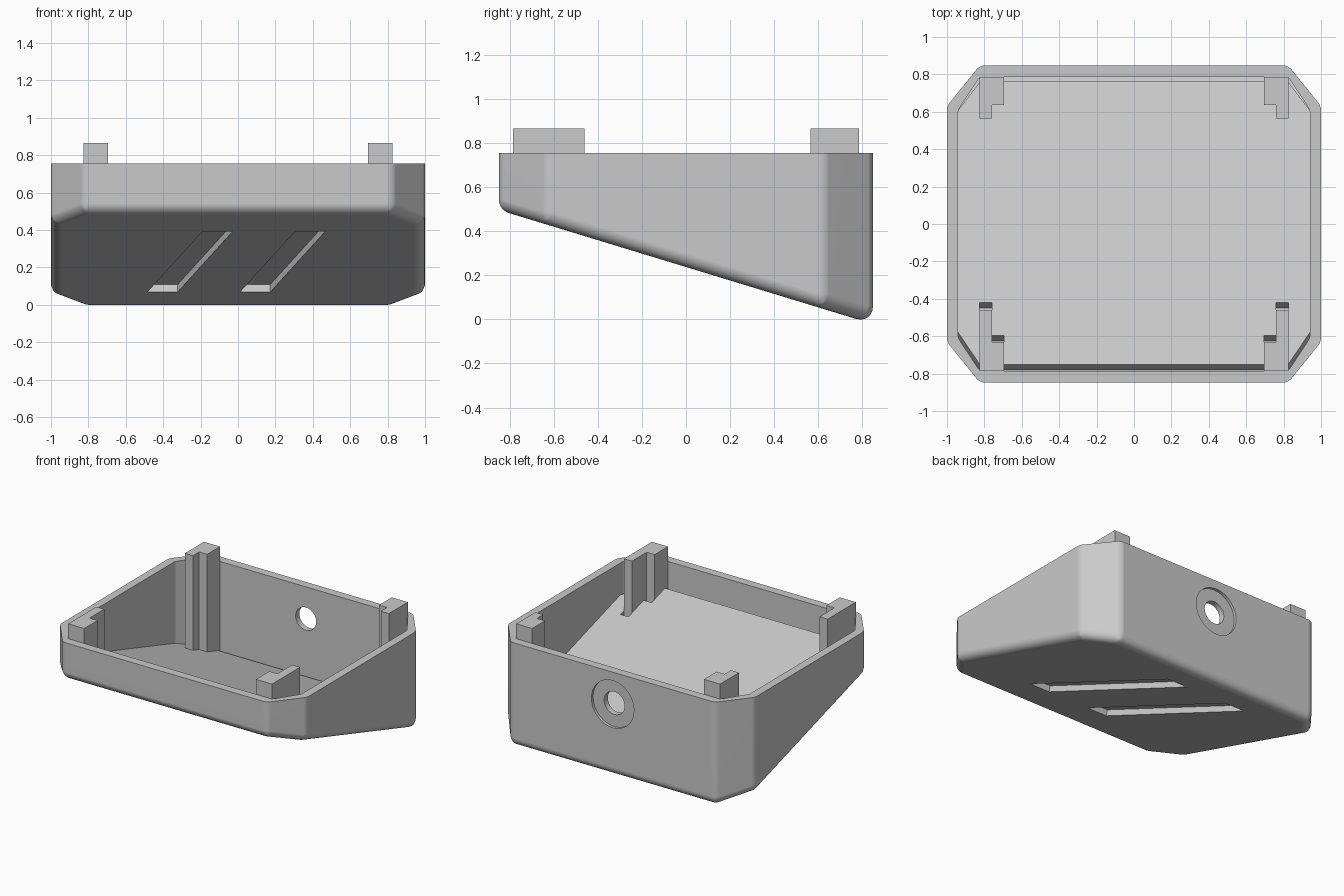
import bpy, bmesh, math
from mathutils import Vector

cube = bpy.data.objects.get("Cube")
if cube:
    bpy.data.objects.remove(cube, do_unlink=True)

GREY = (0.59, 0.59, 0.59, 1)
mat = bpy.data.materials.new("light grey plastic")
mat.use_nodes = True
mat.diffuse_color = GREY
mat.node_tree.nodes["Principled BSDF"].inputs["Base Color"].default_value = GREY

RIM, BASE, SLOPE, FLOOR = 0.755, 0.237, 0.305, 0.107


def under(y, lift=0.0):
    """Height of the sloping underside at depth y."""
    return BASE - SLOPE * y + lift


def apply(ob, mod):
    bpy.context.view_layer.objects.active = ob
    bpy.ops.object.modifier_apply(modifier=mod.name)


def loft(name, low, high, radius=0.0, pick=None):
    """Solid between two matching loops, picked edges filleted to a radius."""
    bm = bmesh.new()
    a = [bm.verts.new(p) for p in low]
    b = [bm.verts.new(p) for p in high]
    n = len(a)
    bm.faces.new(a)
    bm.faces.new(b)
    for i in range(n):
        j = (i + 1) % n
        bm.faces.new((a[i], a[j], b[j], b[i]))
    bmesh.ops.recalc_face_normals(bm, faces=bm.faces)
    if radius:
        weight = bm.edges.layers.float.new("bevel_weight_edge")
        for e in bm.edges:
            if pick(e):
                e[weight] = radius * math.tan(e.calc_face_angle() / 2) * 10
    mesh = bpy.data.meshes.new(name)
    bm.to_mesh(mesh)
    bm.free()
    mesh.materials.append(mat)
    ob = bpy.data.objects.new(name, mesh)
    bpy.context.collection.objects.link(ob)
    if radius:
        mod = ob.modifiers.new("fillet", 'BEVEL')
        mod.limit_method, mod.width, mod.segments = 'WEIGHT', 0.1, 6
        apply(ob, mod)
    return ob


def combine(target, tool, operation):
    """Boolean the tool into the target and discard the tool."""
    mod = target.modifiers.new("combine", 'BOOLEAN')
    mod.operation, mod.solver, mod.object = operation, 'EXACT', tool
    apply(target, mod)
    bpy.data.objects.remove(tool, do_unlink=True)


def mirrored(half):
    """Complete a half outline (x > 0) across the centre."""
    return half + [(-x, y) for x, y in reversed(half)]


def vertical(e):
    d = e.verts[0].co - e.verts[1].co
    return abs(d.x) + abs(d.y) < 1e-4


# Outer body: chamfered plan, sloping underside, filleted edges below the rim
outer = mirrored([(0.825, -0.848), (1, -0.63), (1, 0.63), (0.825, 0.848)])
body = loft("housing", [(x, y, under(y)) for x, y in outer],
            [(x, y, RIM) for x, y in outer], 0.06,
            lambda e: min(v.co.z for v in e.verts) < RIM - 0.01)

# Open cavity
inner = mirrored([(0.825, -0.785), (0.94, -0.61), (0.94, 0.61), (0.825, 0.785)])
cavity = loft("cavity", [(x, y, under(y, 0.045)) for x, y in inner],
              [(x, y, 1) for x, y in inner], 0.04, vertical)
combine(body, cavity, 'DIFFERENCE')

# Floor slab, notched around the front posts, its edges leaning with the slope
plan = mirrored([(0.695, -0.785), (0.695, -0.63), (0.76, -0.63), (0.76, -0.455),
                 (0.825, -0.455), (0.825, -0.785), (0.95, -0.60),
                 (0.95, 0.56), (0.82, 0.73)])
slab = loft("floor", [(x, y, under(y, 0.035)) for x, y in plan],
            [(x, y + 0.035, under(y + 0.035, FLOOR)) for x, y in plan])
combine(body, slab, 'UNION')

# Two slanted blind recesses in the underside
normal = Vector((0, SLOPE, 1)).normalized()
for shift in (0, 0.495):
    quad = [Vector((x + shift, (BASE - z) / SLOPE, z)) for x, z in
            ((-0.484, 0.068), (-0.323, 0.068), (-0.028, 0.393), (-0.189, 0.393))]
    recess = loft("recess", [p - normal * 0.1 for p in quad],
                  [p + normal * 0.042 for p in quad])
    combine(body, recess, 'DIFFERENCE')


# Round port in the back wall: shallow counterbore and through hole
def disc(radius, y):
    turn = [math.tau * i / 48 for i in range(48)]
    return [(radius * math.cos(t), y, 0.521 + radius * math.sin(t)) for t in turn]


for radius, depth in ((0.172, 0.828), (0.083, 0.7)):
    combine(body, loft("port", disc(radius, depth), disc(radius, 1)), 'DIFFERENCE')

# Smooth fillets with flat-looking panels
bpy.ops.object.select_all(action='DESELECT')
body.select_set(True)
bpy.context.view_layer.objects.active = body
bpy.ops.object.shade_smooth_by_angle(angle=math.radians(28))
body.modifiers.new("flat panels", 'WEIGHTED_NORMAL').keep_sharp = True

# Stepped corner posts standing above the rim
for sx, side in ((1, "left"), (-1, "right")):
    for sy, end, long, short in ((-1, "front", 0.46, 0.63), (1, "back", 0.565, 0.637)):
        step = [(0.825, 0.785), (0.825, long), (0.76, long),
                (0.76, short), (0.695, short), (0.695, 0.785)]
        pts = [(sx * x, sy * y) for x, y in step]
        loft(f"{end}_{side}_post", [(x, y, under(y, 0.04)) for x, y in pts],
             [(x, y, 0.864) for x, y in pts])
